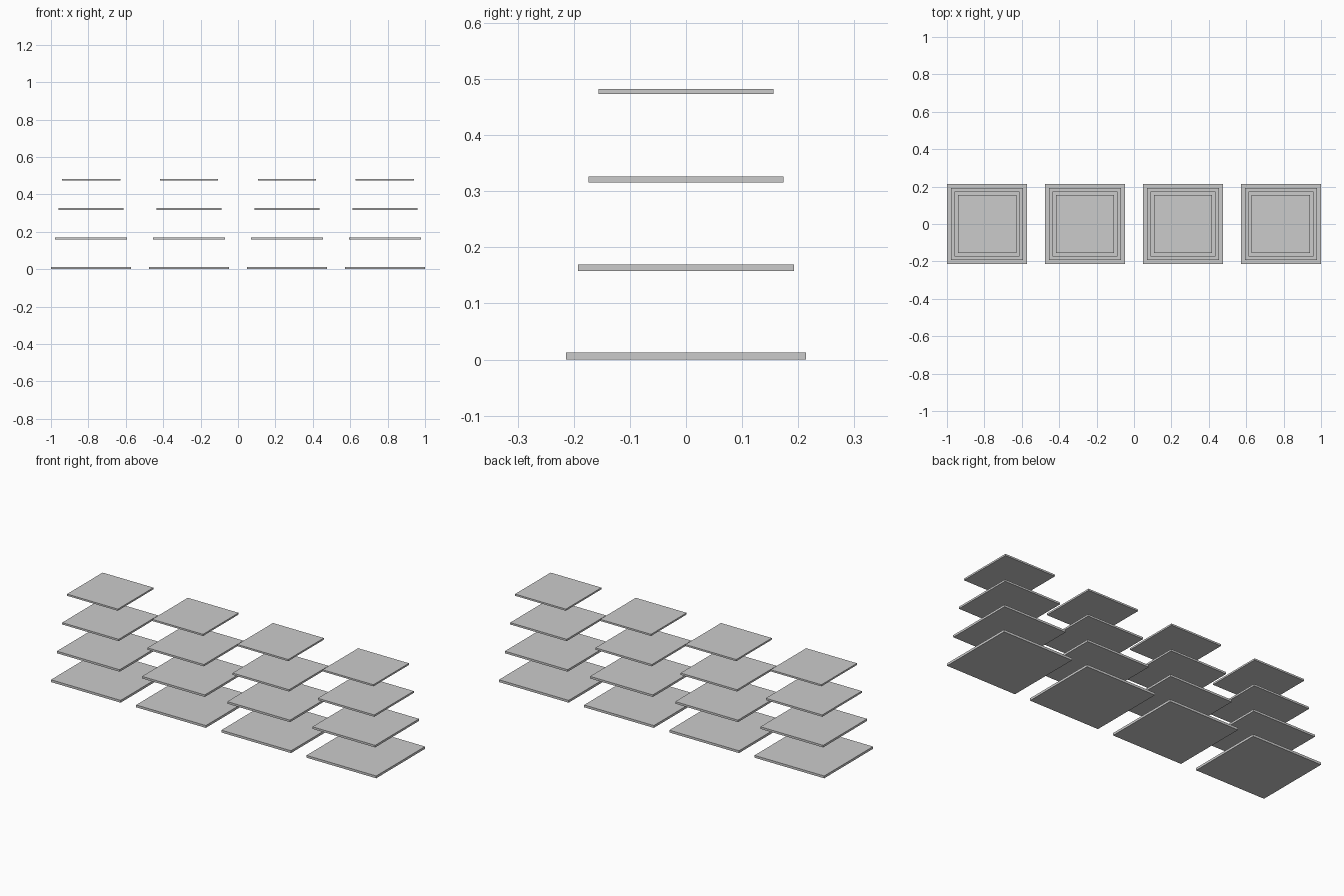
import bpy

if "Cube" in bpy.data.objects:
    bpy.data.objects.remove(bpy.data.objects["Cube"])

SIDE = 0.4286       # width of the lowest plate
THICK = 0.0129      # thickness of the lowest plate
PITCH_X = 0.5238    # distance between stacks
PITCH_Z = 0.1571    # distance between levels
TAPER = 0.9         # each level shrinks by this factor


def plate(name, x, z, size, thickness):
    bpy.ops.mesh.primitive_cube_add(size=1, location=(x, 0, z))
    obj = bpy.context.object
    obj.name = name
    obj.scale = (size, size, thickness)
    bpy.ops.object.transform_apply(location=False, rotation=False, scale=True)


# four stacks of four floating, shrinking square plates
for stack in range(4):
    for level in range(4):
        k = TAPER ** level
        plate(f"plate_stack{stack + 1}_level{level + 1}",
              (stack - 1.5) * PITCH_X,
              THICK / 2 + level * PITCH_Z,
              SIDE * k, THICK * k)
